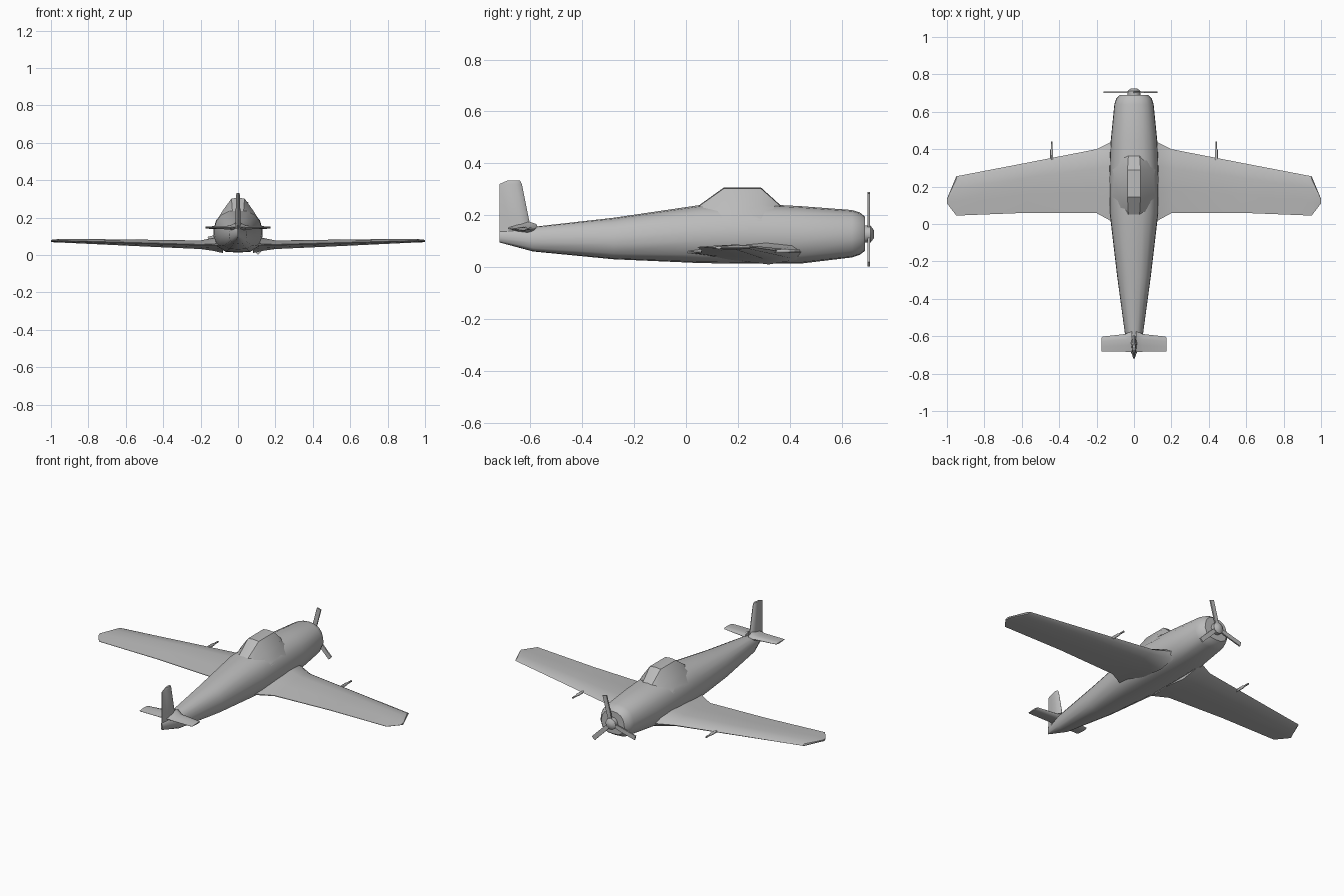
import bpy, bmesh, math
from mathutils import Vector, Matrix

old = bpy.data.objects.get("Cube")
if old:
    bpy.data.objects.remove(old, do_unlink=True)

grey = bpy.data.materials.new("plain grey")
grey.use_nodes = True
colour = (0.5, 0.5, 0.5, 1)
grey.diffuse_color = colour
grey.node_tree.nodes["Principled BSDF"].inputs["Base Color"].default_value = colour


def loft(name, rings, angle=40):
    """Skin a list of equal closed rings and cap both ends."""
    bm = bmesh.new()
    loops = [[bm.verts.new(p) for p in ring] for ring in rings]
    n = len(loops[0])
    for a, b in zip(loops, loops[1:]):
        for i in range(n):
            j = (i + 1) % n
            bm.faces.new((a[i], a[j], b[j], b[i]))
    bm.faces.new(loops[0])
    bm.faces.new(loops[-1])
    bmesh.ops.recalc_face_normals(bm, faces=bm.faces)
    mesh = bpy.data.meshes.new(name)
    bm.to_mesh(mesh)
    bm.free()
    mesh.materials.append(grey)
    ob = bpy.data.objects.new(name, mesh)
    bpy.context.collection.objects.link(ob)
    bpy.ops.object.select_all(action='DESELECT')
    ob.select_set(True)
    bpy.context.view_layer.objects.active = ob
    bpy.ops.object.shade_smooth_by_angle(angle=math.radians(angle))
    return ob


def mirrored(half):
    """Complete a half outline whose first and last points lie on x = 0."""
    return half + [(-x, z) for x, z in half[-2:0:-1]]


def spindle(name, x, z, steps, sides=10):
    """Round part along y from (y, radius) steps."""
    loft(name, [[(x + r * math.cos(math.tau * i / sides), y,
                  z + r * math.sin(math.tau * i / sides)) for i in range(sides)]
                for y, r in steps])


# Fuselage: rounded section, scaled at each (y, bottom, top, half width)
section = mirrored([(0, 0), (0.5, 0.02), (0.84, 0.14), (1, 0.38), (0.98, 0.56),
                    (0.89, 0.74), (0.68, 0.89), (0.38, 0.975), (0, 1)])
stations = [(-0.72, 0.095, 0.14, 0.004), (-0.59, 0.06, 0.155, 0.048),
            (-0.28, 0.03, 0.19, 0.09), (0.06, 0.015, 0.24, 0.13),
            (0.25, 0.013, 0.245, 0.132), (0.44, 0.013, 0.235, 0.125),
            (0.64, 0.037, 0.22, 0.105), (0.67, 0.047, 0.211, 0.095),
            (0.69, 0.062, 0.195, 0.076)]
loft("fuselage", [[(x * w, y, lo + z * (hi - lo)) for x, z in section]
                  for y, lo, hi, w in stations])

# Canopy: sloping sides, windscreen and rear slope
end = mirrored([(0, 0.15), (0.1, 0.17), (0.065, 0.215), (0.03, 0.235), (0, 0.238)])
crown = mirrored([(0, 0.15), (0.118, 0.18), (0.08, 0.24), (0.035, 0.302), (0, 0.306)])
loft("canopy", [[(x, y, z) for x, z in ring] for y, ring in
                ((0.05, end), (0.145, crown), (0.29, crown), (0.365, end))], 30)

# Flying surfaces: (span, leading y, trailing y, centre, thickness)
foil = [(0, 0), (0.07, 0.32), (0.3, 0.5), (0.65, 0.3), (1, 0.04),
        (1, -0.04), (0.65, -0.3), (0.3, -0.5), (0.07, -0.32)]
wing = [(0.08, 0.46, -0.01, 0.06, 0.1), (0.13, 0.435, 0.02, 0.057, 0.07),
        (0.2, 0.4, 0.058, 0.055, 0.046), (0.57, 0.328, 0.06, 0.066, 0.034),
        (0.95, 0.255, 0.045, 0.077, 0.02), (1, 0.135, 0.11, 0.075, 0.012)]
tailplane = [(0.01, -0.57, -0.685, 0.15, 0.05), (0.045, -0.588, -0.683, 0.147, 0.02),
             (0.168, -0.602, -0.683, 0.147, 0.012), (0.175, -0.61, -0.68, 0.147, 0.008)]
fin = [(0.1, -0.575, -0.72, 0, 0.05), (0.18, -0.605, -0.72, 0, 0.028),
       (0.32, -0.633, -0.72, 0, 0.02), (0.333, -0.64, -0.69, 0, 0.014)]


def surface(table, place):
    return [[place(s, lead + u * (trail - lead), mid + v * thick) for u, v in foil]
            for s, lead, trail, mid, thick in table]


loft("tail_fin", surface(fin, lambda s, y, t: (t, y, s)))
for side, sign in (("left", 1), ("right", -1)):
    place = lambda s, y, t: (sign * s, y, t)
    loft(side + "_wing", surface(wing, place))
    loft(side + "_tailplane", surface(tailplane, place))
    # Gun barrel with a thicker sleeve
    spindle(side + "_wing_gun", sign * 0.44, 0.062,
            [(0.32, 0.008), (0.395, 0.008), (0.4, 0.005), (0.44, 0.005)], 8)

# Propeller hub and three blades
hub = Vector((0, 0.705, 0.127))
spindle("propeller_hub", 0, hub.z, [(0.68, 0.034), (0.712, 0.034), (0.725, 0.016)])
for i, degrees in enumerate((75, 195, 315)):
    turn = Matrix.Rotation(-math.radians(degrees), 3, 'Y')
    rings = []
    for reach, half in ((0.01, 0.009), (0.06, 0.013), (0.165, 0.013)):
        rings.append([hub + turn @ Vector((reach, dy, dz)) for dy, dz in
                      ((-0.004, -half), (0.004, -half), (0.004, half), (-0.004, half))])
    loft(f"propeller_blade_{i + 1}", rings)
